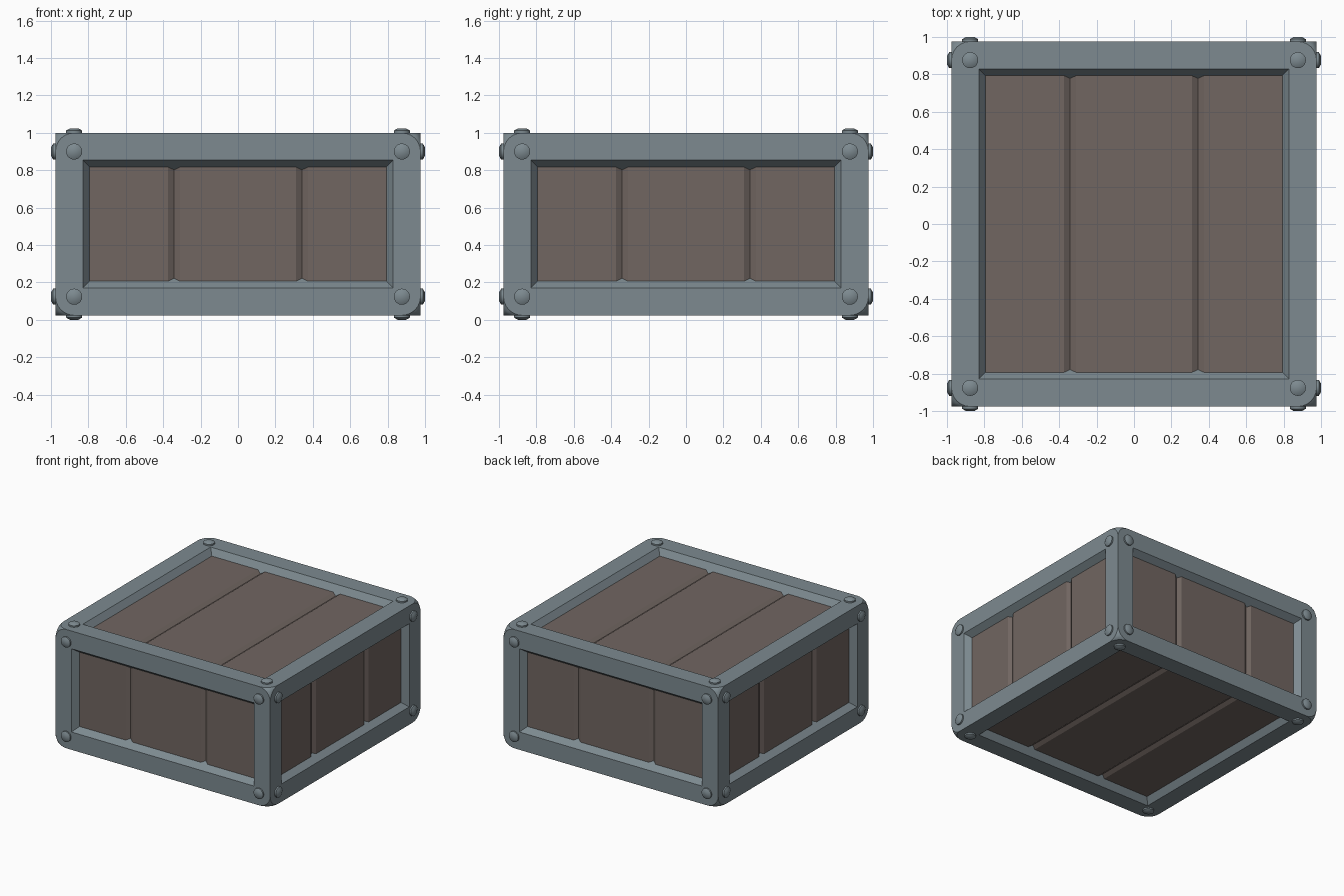
import bpy, bmesh, math
from mathutils import Matrix, Vector

cube = bpy.data.objects.get("Cube")
if cube:
    bpy.data.objects.remove(cube, do_unlink=True)

HALF = Vector((0.976, 0.976, 0.488))
MID = Vector((0, 0, 0.512))
RAIL, LIP, DEPTH = 0.146, 0.037, 0.05
GROOVE_X, GROOVE_W, GROOVE_D = 0.342, 0.032, 0.02


def material(name, rgb):
    mat = bpy.data.materials.new(name)
    mat.use_nodes = True
    mat.diffuse_color = (*rgb, 1)
    mat.node_tree.nodes["Principled BSDF"].inputs["Base Color"].default_value = (*rgb, 1)
    return mat


steel = material("blue grey steel", (0.205, 0.255, 0.28))
wood = material("dull brown wood", (0.165, 0.133, 0.12))


def finish(name, bm, mat):
    bmesh.ops.recalc_face_normals(bm, faces=bm.faces)
    mesh = bpy.data.meshes.new(name)
    bm.to_mesh(mesh)
    bm.free()
    mesh.materials.append(mat)
    obj = bpy.data.objects.new(name, mesh)
    bpy.context.collection.objects.link(obj)
    return obj


def activate(obj):
    bpy.ops.object.select_all(action='DESELECT')
    obj.select_set(True)
    bpy.context.view_layer.objects.active = obj


def loft(bm, rings):
    """Closed solid through rings of equal point counts."""
    rings = [[bm.verts.new(p) for p in ring] for ring in rings]
    n = len(rings[0])
    for a, b in zip(rings, rings[1:]):
        for i in range(n):
            j = (i + 1) % n
            bm.faces.new((a[i], a[j], b[j], b[i]))
    bm.faces.new(rings[0])
    bm.faces.new(rings[-1])


# Each side: name, across axis, along axis (boards run along), outward axis, sign
SIDES = [(n, u, v, w, s) for (n, u, v, w, s) in (
    ("front", 0, 2, 1, -1), ("back", 0, 2, 1, 1),
    ("left", 1, 2, 0, 1), ("right", 1, 2, 0, -1),
    ("top", 0, 1, 2, 1), ("bottom", 0, 1, 2, -1))]


def place(side, a, b, c):
    """Point at a across, b along and c outward from the side's surface."""
    _, u, v, w, s = side
    p = Vector((0, 0, 0))
    p[u], p[v], p[w] = a, b, s * (HALF[w] + c)
    return p + MID


# Frame block with rounded corners
bm = bmesh.new()
bmesh.ops.create_cube(bm, size=2, matrix=Matrix.Translation(MID) @ Matrix.Diagonal((*HALF, 1)))
bmesh.ops.bevel(bm, geom=bm.verts[:], offset=0.1, offset_type='OFFSET', segments=6,
                profile=0.5, affect='VERTICES')
frame = finish("frame", bm, steel)

# Sloped openings cut into all six sides
bm = bmesh.new()
for side in SIDES:
    hu, hv = HALF[side[1]] - RAIL, HALF[side[2]] - RAIL
    rings = []
    for c in (0.02, -DEPTH - 0.04):
        g = c * LIP / DEPTH
        rings.append([place(side, i * (hu + g), j * (hv + g), c)
                      for i, j in ((-1, -1), (1, -1), (1, 1), (-1, 1))])
    loft(bm, rings)
cutter = finish("opening_cutter", bm, steel)
cutter.hide_render = True
mod = frame.modifiers.new("openings", 'BOOLEAN')
mod.operation, mod.solver, mod.object = 'DIFFERENCE', 'EXACT', cutter
activate(frame)
bpy.ops.object.modifier_apply(modifier=mod.name)
bpy.data.objects.remove(cutter, do_unlink=True)
activate(frame)
bpy.ops.object.shade_smooth_by_angle(angle=math.radians(30))

# Grooved board panels
for side in SIDES:
    bm = bmesh.new()
    hu, hv = HALF[side[1]] - RAIL - 0.01, HALF[side[2]] - RAIL - 0.01
    profile = [(-hu, -DEPTH)]
    for x in (-GROOVE_X, GROOVE_X):
        profile += [(x - GROOVE_W, -DEPTH), (x, -DEPTH - GROOVE_D), (x + GROOVE_W, -DEPTH)]
    profile += [(hu, -DEPTH), (hu, -DEPTH - 0.06), (-hu, -DEPTH - 0.06)]
    loft(bm, [[place(side, a, b, c) for a, c in profile] for b in (-hv, hv)])
    finish(side[0] + "_boards", bm, wood)

# Domed rivets in the corners of every side
for side in SIDES:
    bm = bmesh.new()
    for i in (-1, 1):
        for j in (-1, 1):
            a, b = i * (HALF[side[1]] - 0.1), j * (HALF[side[2]] - 0.1)
            rings = [[place(side, a + r * math.cos(t * math.tau / 20),
                            b + r * math.sin(t * math.tau / 20), c) for t in range(20)]
                     for r, c in ((0.043, -0.01), (0.043, 0.012), (0.022, 0.024))]
            loft(bm, rings)
    activate(finish(side[0] + "_rivets", bm, steel))
    bpy.ops.object.shade_smooth_by_angle(angle=math.radians(40))
